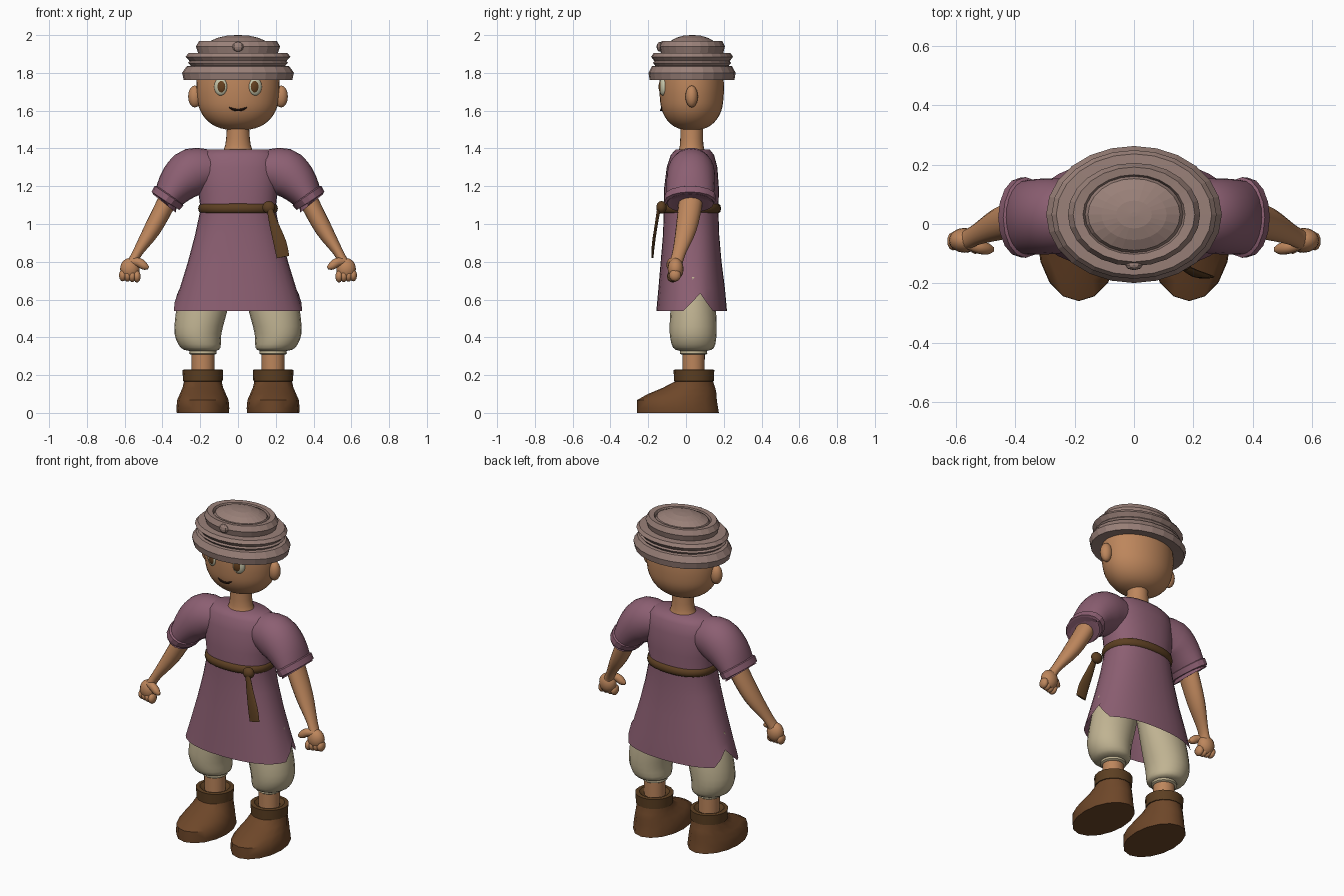
import bpy, bmesh, math
from mathutils import Vector

cube = bpy.data.objects.get("Cube")
if cube:
    bpy.data.objects.remove(cube, do_unlink=True)


def material(name, hexa):
    rgb = [int(hexa[i:i + 2], 16) / 255 for i in (0, 2, 4)]
    lin = [c / 12.92 if c < 0.04 else ((c + 0.055) / 1.055) ** 2.4 for c in rgb]
    m = bpy.data.materials.new(name)
    m.use_nodes = True
    m.diffuse_color = (*lin, 1)
    bsdf = m.node_tree.nodes["Principled BSDF"]
    bsdf.inputs["Base Color"].default_value = (*lin, 1)
    bsdf.inputs["Roughness"].default_value = 0.8
    return m


SKIN = material("skin", "bd865c")
PLUM = material("plum cloth", "8c5f72")
HAT = material("hat felt", "998078")
CREAM = material("cream cloth", "c0b392")
BOOT = material("boot leather", "6e4729")
DARK = material("dark leather", "5c3f22")
WHITE = material("eye white", "c9c8ac")
IRIS = material("iris brown", "64401f")
INK = material("mouth dark", "2c1a12")


def finish(bm, name, mat, angle):
    bmesh.ops.recalc_face_normals(bm, faces=bm.faces)
    me = bpy.data.meshes.new(name)
    bm.to_mesh(me)
    bm.free()
    me.materials.append(mat)
    ob = bpy.data.objects.new(name, me)
    bpy.context.collection.objects.link(ob)
    if angle:
        bpy.ops.object.select_all(action="DESELECT")
        ob.select_set(True)
        bpy.context.view_layer.objects.active = ob
        bpy.ops.object.shade_smooth_by_angle(angle=math.radians(angle))
    return ob


def spline(pts, steps):
    """Catmull-Rom interpolation through the control rings."""
    out = []
    for i in range(len(pts) - 1):
        p0, p1, p2 = pts[max(i - 1, 0)], pts[i], pts[i + 1]
        p3 = pts[min(i + 2, len(pts) - 1)]
        for k in range(steps):
            t = k / steps
            out.append([b + 0.5 * t * ((c - a) + t * ((2*a - 5*b + 4*c - d)
                        + t * (3*(b - c) + d - a))) for a, b, c, d in zip(p0, p1, p2, p3)])
    return out + [list(pts[-1])]


def loft(name, mat, pts, side=1, segs=24, steps=3, level=True, power=2.0,
         caps=(True, True), angle=40, edit=None):
    """Skin rings (x, y, z, half width, half depth); level rings stay horizontal."""
    pts = spline(pts, steps) if steps > 1 else pts
    bm = bmesh.new()
    rings = []
    for i, p in enumerate(pts):
        c = Vector(p[:3])
        t = Vector((0, 0, 1))
        if not level:
            t = (Vector(pts[min(i + 1, len(pts) - 1)][:3])
                 - Vector(pts[max(i - 1, 0)][:3])).normalized()
        v = Vector((0, 1, 0))
        v = (v - t * v.dot(t)).normalized()
        u = v.cross(t)
        ring = []
        for k in range(segs):
            a = 2 * math.pi * k / segs
            ca, sa = math.cos(a), math.sin(a)
            co = (c + u * p[3] * math.copysign(abs(ca) ** (2 / power), ca)
                  + v * p[4] * math.copysign(abs(sa) ** (2 / power), sa))
            co.x *= side
            ring.append(bm.verts.new(co))
        rings.append(ring)
    for r0, r1 in zip(rings, rings[1:]):
        for k in range(segs):
            j = (k + 1) % segs
            bm.faces.new((r0[k], r0[j], r1[j], r1[k]))
    for ring, cap in zip((rings[0], rings[-1]), caps):
        if cap:
            bm.faces.new(ring)
    if edit:
        edit(rings)
    return finish(bm, name, mat, angle)


def ball(name, mat, loc, size, turn=0, segs=16, angle=60):
    bm = bmesh.new()
    bmesh.ops.create_uvsphere(bm, u_segments=segs, v_segments=segs // 2 + 2, radius=1)
    bmesh.ops.scale(bm, vec=size, verts=bm.verts)
    ob = finish(bm, name, mat, angle)
    ob.location = loc
    ob.rotation_euler.z = turn
    return ob


# Head, neck, mouth
loft("head", SKIN, [(0, .03, z, w, d) for z, w, d in (
    (1.497, .05, .04), (1.515, .115, .09), (1.55, .165, .13), (1.6, .2, .157),
    (1.66, .216, .168), (1.75, .22, .17), (1.84, .2, .155), (1.9, .12, .09))], segs=32)
loft("neck", SKIN, [(0, .03, 1.37, .088, .075), (0, .03, 1.42, .067, .062),
                    (0, .03, 1.52, .058, .06)])
loft("mouth", INK, [(-.047, -.126, 1.618, .003, .003), (-.025, -.13, 1.607, .006, .006),
                    (0, -.132, 1.603, .006, .006), (.025, -.13, 1.607, .006, .006),
                    (.047, -.126, 1.618, .003, .003)], segs=8, level=False)

# Tiered hat
hat_profile = [(.2, 1.77), (.287, 1.762), (.296, 1.80), (.272, 1.835), (.25, 1.838),
               (.265, 1.853), (.256, 1.862), (.278, 1.885), (.262, 1.904), (.212, 1.906),
               (.223, 1.94), (.205, 1.97), (.172, 1.967), (.165, 1.948), (.155, 1.965),
               (.11, 1.985), (.06, 1.997), (.01, 2.0)]
loft("hat", HAT, [(0, .032, z, r, r * .78) for r, z in hat_profile], steps=1, angle=0)
ball("hat_knob", HAT, (0, -.138, 1.938), (.03, .018, .026), segs=8, angle=0)


# Tunic with a slit cut up from the hem on each side
def cut_slits(rings):
    for v in rings[0]:
        if abs(v.co.x) > .2:
            lift = max(0, 1 - abs(v.co.y - .07) / .07)
            v.co.z += .1 * lift
            v.co.x *= 1 - .06 * lift


loft("tunic", PLUM, [(0, y, z, w, d) for y, z, w, d in (
    (.03, .54, .345, .187), (.03, .66, .308, .176), (.027, .8, .265, .161),
    (.027, .94, .228, .149), (.027, 1.08, .198, .144), (.029, 1.18, .212, .146),
    (.032, 1.3, .218, .134), (.034, 1.365, .205, .115), (.035, 1.395, .165, .09))],
    segs=32, steps=1, power=2.3, caps=(False, True), angle=60, edit=cut_slits)

# Belt, knot and hanging end
loft("belt", DARK, [(0, .027, z, .19 + b, .138 + b) for z, b in (
    (1.056, .005), (1.064, .017), (1.082, .021), (1.1, .017), (1.108, .005))],
    segs=32, steps=1, power=2.3, angle=60)
ball("belt_knot", DARK, (.163, -.13, 1.088), (.036, .028, .034), segs=10)
loft("belt_end", DARK, [(.165, -.142, 1.09, .014, .01), (.19, -.157, 1.0, .024, .008),
                        (.222, -.172, .9, .034, .008), (.238, -.178, .825, .034, .006)],
     segs=12, level=False)

for side, label in ((1, "left"), (-1, "right")):
    def part(name, mat, pts, **kw):
        return loft(label + "_" + name, mat, pts, side=side, **kw)

    def blob(name, mat, loc, size, turn=0, **kw):
        return ball(label + "_" + name, mat, (loc[0] * side, *loc[1:]), size, turn * side, **kw)

    # Ear and eye
    blob("ear", SKIN, (.228, .03, 1.675), (.036, .033, .058))
    blob("eye_white", WHITE, (.092, -.122, 1.727), (.036, .018, .047), .35, segs=20)
    blob("iris", IRIS, (.0895, -.1295, 1.727), (.026, .014, .035), .35, segs=20)

    # Sleeve and rolled cuff
    part("sleeve", PLUM, [(.13, .03, 1.29, .1, .1), (.235, .028, 1.276, .128, .124),
                          (.31, .025, 1.22, .112, .128), (.37, .022, 1.14, .08, .124)],
         level=False, angle=60)
    part("sleeve_cuff", PLUM, [(.36, .022, 1.157, .078, .12), (.365, .022, 1.15, .092, .136),
                               (.384, .022, 1.122, .088, .134), (.391, .022, 1.11, .08, .126),
                               (.38, .022, 1.127, .065, .105)],
         steps=1, level=False, segs=16, angle=25)

    # Arm, palm, curled fingers and thumb
    part("arm", SKIN, [(.34, .03, 1.2, .05, .062), (.386, .022, 1.1, .05, .063),
                       (.455, 0, .97, .045, .055), (.525, -.033, .86, .028, .037),
                       (.553, -.048, .81, .026, .034), (.565, -.055, .78, .036, .034)],
         level=False, segs=16)
    blob("palm", SKIN, (.572, -.055, .762), (.052, .042, .058))
    for i in range(4):
        blob("finger_%d" % (i + 1), SKIN, (.535 + .025 * i, -.07 + .004 * i, .722 + .002 * i),
             (.021, .032, .032), segs=10)
    part("thumb", SKIN, [(.56, -.065, .80, .02, .02), (.525, -.078, .797, .024, .022),
                         (.495, -.084, .777, .021, .02), (.474, -.086, .768, .008, .008)],
         level=False, segs=10)

    # Baggy trouser leg, band and ankle
    part("trouser_leg", CREAM, [(.188, .04, .328, .07, .07), (.198, .04, .345, .105, .108),
                                (.212, .038, .42, .124, .124), (.19, .038, .55, .136, .12),
                                (.15, .035, .72, .14, .1)], segs=20, angle=50)
    part("trouser_band", CREAM, [(.186, .04, .308, .064, .064), (.186, .04, .314, .073, .073),
                                 (.186, .04, .335, .07, .07)], steps=1, segs=16)
    part("ankle", SKIN, [(.185, .04, .2, .06, .058), (.185, .04, .33, .062, .06)], steps=1)

    # Boot and its folded top
    part("boot", BOOT, [(.186, y, z, w, d) for y, z, w, d in (
        (-.043, 0, .138, .217), (-.045, .025, .14, .215), (-.048, .068, .136, .211),
        (-.02, .1, .122, .182), (.015, .132, .108, .14), (.042, .165, .1, .102),
        (.042, .2, .096, .1))], steps=1, segs=16, angle=45)
    part("boot_top", DARK, [(.186, .042, z, r, r) for z, r in (
        (.165, .09), (.168, .105), (.228, .108), (.23, .085), (.215, .065))],
        steps=1, segs=16)
